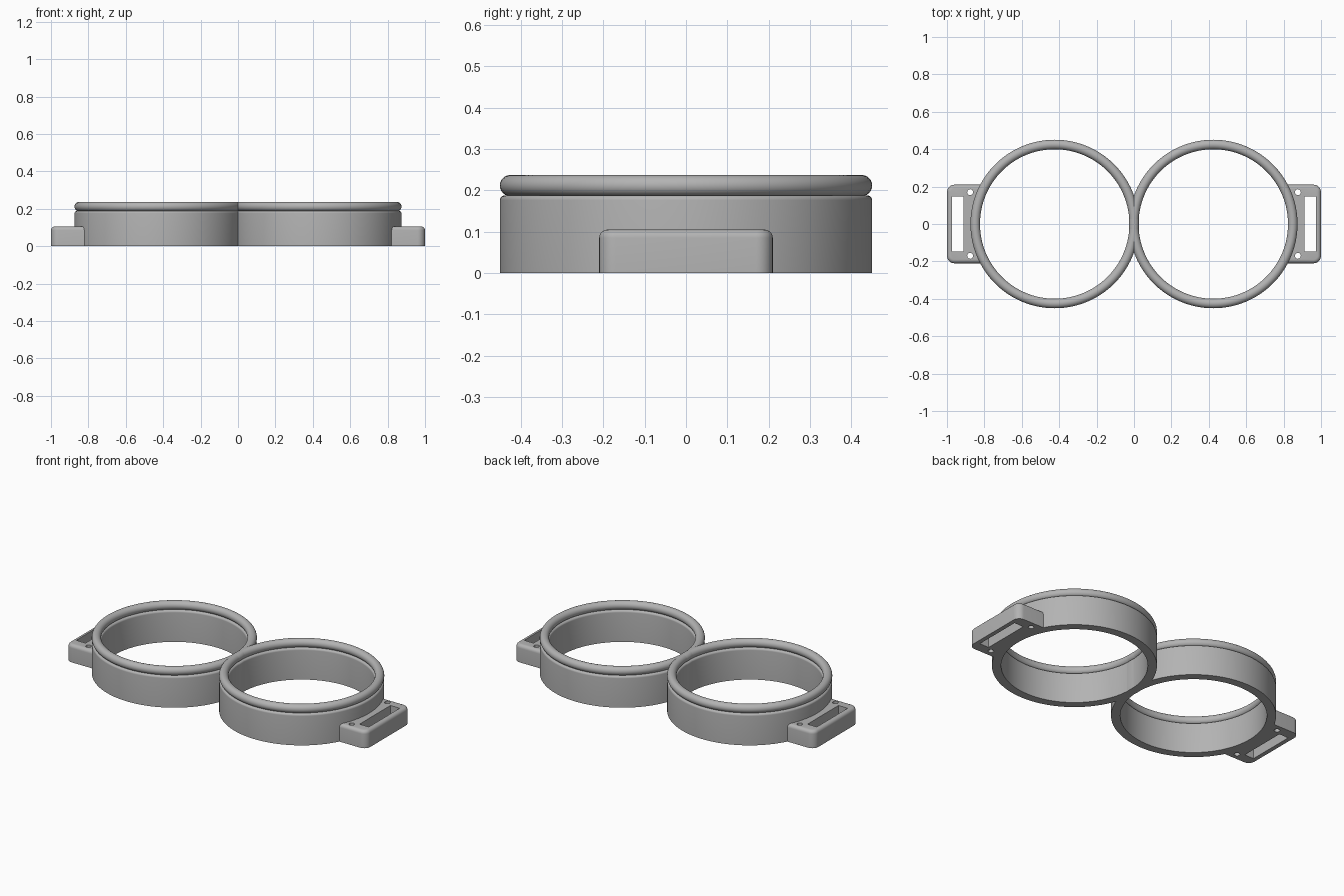
import bpy
import bmesh
import math
from mathutils import Matrix, Vector

RING_X, OUTER, INNER = 0.424, 0.45, 0.40
BODY_TOP, FILLET = 0.188, 0.012
BEAD_R = 0.0255
LUG_H, LUG_W = 0.105, 0.21

cube = bpy.data.objects.get("Cube")
if cube:
    bpy.data.objects.remove(cube, do_unlink=True)

grey = bpy.data.materials.new("plain grey")
grey.use_nodes = True
grey.diffuse_color = (0.45, 0.45, 0.45, 1)
grey.node_tree.nodes["Principled BSDF"].inputs["Base Color"].default_value = grey.diffuse_color


def make_object(name, bm):
    bmesh.ops.recalc_face_normals(bm, faces=bm.faces)
    mesh = bpy.data.meshes.new(name)
    bm.to_mesh(mesh)
    bm.free()
    mesh.materials.append(grey)
    obj = bpy.data.objects.new(name, mesh)
    bpy.context.collection.objects.link(obj)
    return obj


def smooth(obj):
    bpy.ops.object.select_all(action="DESELECT")
    obj.select_set(True)
    bpy.context.view_layer.objects.active = obj
    bpy.ops.object.shade_smooth_by_angle(angle=math.radians(35))


def lathe(name, profile, centre_x, steps=128):
    """Revolve a closed (radius, height) profile around a vertical axis."""
    bm = bmesh.new()
    loops = []
    for i in range(steps):
        a = math.tau * i / steps
        loops.append([bm.verts.new((centre_x + r * math.cos(a), r * math.sin(a), z))
                      for r, z in profile])
    n = len(profile)
    for i in range(steps):
        here, there = loops[i], loops[(i + 1) % steps]
        for j in range(n):
            k = (j + 1) % n
            bm.faces.new((here[j], there[j], there[k], here[k]))
    obj = make_object(name, bm)
    smooth(obj)
    return obj


def arc(r, z, radius, start, end, steps):
    """Points of a circular arc, angles in degrees."""
    angles = [math.radians(start + (end - start) * i / steps) for i in range(steps + 1)]
    return [(r + radius * math.cos(a), z + radius * math.sin(a)) for a in angles]


def box(x0, x1, half_y, z0, z1):
    bm = bmesh.new()
    bmesh.ops.create_cube(bm, size=1)
    bmesh.ops.scale(bm, vec=(x1 - x0, 2 * half_y, z1 - z0), verts=bm.verts)
    bmesh.ops.translate(bm, vec=((x0 + x1) / 2, 0, (z0 + z1) / 2), verts=bm.verts)
    return bm


def cylinder(x, y, radius, sides):
    bm = bmesh.new()
    bmesh.ops.create_cone(bm, cap_ends=True, segments=sides, radius1=radius,
                          radius2=radius, depth=1,
                          matrix=Matrix.Translation((x, y, 0)))
    return bm


def cut(obj, cutter_bm):
    cutter = make_object("cutter", cutter_bm)
    cutter.hide_render = True
    mod = obj.modifiers.new("cut", "BOOLEAN")
    mod.operation, mod.solver, mod.object = "DIFFERENCE", "EXACT", cutter
    bpy.context.view_layer.objects.active = obj
    bpy.ops.object.modifier_apply(modifier=mod.name)
    bpy.data.objects.remove(cutter, do_unlink=True)


def strap_lug(name):
    bm = box(0.72, 1.0, LUG_W, 0, LUG_H)
    # round the two outer upright corners
    corners = [e for e in bm.edges if all(v.co.x > 0.99 for v in e.verts)
               and abs(e.verts[0].co.z - e.verts[1].co.z) > 0.05]
    bmesh.ops.bevel(bm, geom=corners, offset=0.04, segments=8, profile=0.5, affect="EDGES")
    # soften the top rim
    rim = [e for e in bm.edges if all(v.co.z > LUG_H - 0.001 for v in e.verts)
           and not all(v.co.x < 0.73 for v in e.verts)]
    bmesh.ops.bevel(bm, geom=rim, offset=0.02, segments=5, profile=0.5, affect="EDGES")
    obj = make_object(name, bm)
    # saddle against the ring, strap slot and two pin holes
    cut(obj, cylinder(RING_X, 0, 0.43, 128))
    cut(obj, box(0.912, 0.974, 0.147, -0.1, 0.3))
    for y in (-0.17, 0.17):
        cut(obj, cylinder(0.876, y, 0.016, 16))
    smooth(obj)
    return obj


# Wall section with rounded upper edges, and the round bead resting on it
wall = [(INNER, 0), (OUTER, 0)]
wall += arc(OUTER - FILLET, BODY_TOP - FILLET, FILLET, 0, 90, 6)
wall += arc(INNER + FILLET, BODY_TOP - FILLET, FILLET, 90, 180, 6)
bead = arc((INNER + OUTER) / 2, 0.237 - BEAD_R, BEAD_R, 0, 345, 23)

for side, sign in (("left", 1), ("right", -1)):
    lathe(side + "_ring_wall", wall, sign * RING_X)
    lathe(side + "_rim_bead", bead, sign * RING_X)
    lug = strap_lug(side + "_strap_lug")
    if sign < 0:
        lug.rotation_euler.z = math.pi
